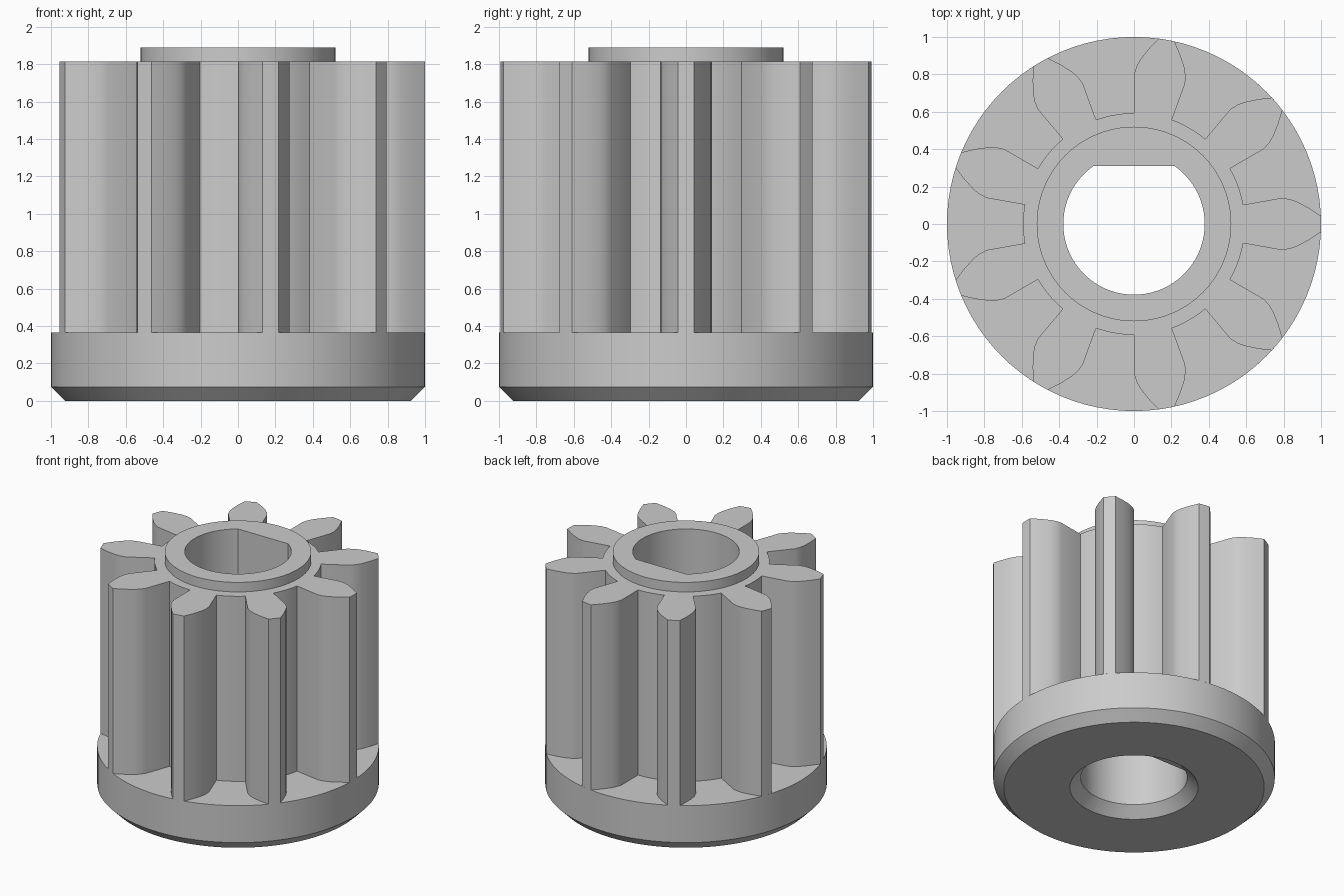
import bpy, bmesh, math
from math import cos, sin, pi, radians

default = bpy.data.objects.get("Cube")
if default:
    bpy.data.objects.remove(default, do_unlink=True)

SEGMENTS = 96
TEETH = 9
FLANGE_TOP, GEAR_TOP, COLLAR_TOP = 0.365, 1.815, 1.89
BORE, FLAT_Y = 0.378, 0.31

steel = bpy.data.materials.new("plain grey")
steel.use_nodes = True
grey = (0.6, 0.6, 0.6, 1)
steel.diffuse_color = grey
steel.node_tree.nodes["Principled BSDF"].inputs["Base Color"].default_value = grey


def circle(radius):
    return [(radius * cos(2 * pi * i / SEGMENTS), radius * sin(2 * pi * i / SEGMENTS))
            for i in range(SEGMENTS)]


def loft(name, layers):
    """Closed solid through outlines of equal length, given as (outline, z)."""
    bm = bmesh.new()
    rings = [[bm.verts.new((x, y, z)) for x, y in outline] for outline, z in layers]
    for low, high in zip(rings, rings[1:]):
        for i in range(len(low)):
            j = (i + 1) % len(low)
            bm.faces.new((low[i], low[j], high[j], high[i]))
    bm.faces.new(rings[0][::-1])
    bm.faces.new(rings[-1])
    bmesh.ops.recalc_face_normals(bm, faces=bm.faces)
    mesh = bpy.data.meshes.new(name)
    bm.to_mesh(mesh)
    bm.free()
    mesh.materials.append(steel)
    obj = bpy.data.objects.new(name, mesh)
    bpy.context.collection.objects.link(obj)
    return obj


def gear_outline():
    # One flank as (radius, degrees from the tooth centre), root to tip
    flank = [(0.593, 10), (0.8, 10), (0.842, 9.1), (0.88, 7.8), (0.94, 5.2), (1.0, 2.5)]
    tooth = [(r, -a) for r, a in flank] + [(1.0, 0)] + flank[::-1]
    valley = [(0.593, a) for a in (14, 18, 22, 26)]
    step = 360 / TEETH
    return [(r * cos(radians(a + k * step)), r * sin(radians(a + k * step)))
            for k in range(TEETH) for r, a in tooth + valley]


# Solid parts, stacked upwards
flange = loft("base_flange", [(circle(0.925), 0), (circle(1), 0.075), (circle(1), FLANGE_TOP)])
gear = loft("toothed_body", [(gear_outline(), FLANGE_TOP), (gear_outline(), GEAR_TOP)])
collar = loft("top_collar", [(circle(0.52), GEAR_TOP), (circle(0.52), COLLAR_TOP)])

# Cutters: D-shaped bore and countersink underneath
d_shape = [(x, y) for x, y in circle(BORE) if y < FLAT_Y]
half = math.sqrt(BORE ** 2 - FLAT_Y ** 2)
split = next(i for i, p in enumerate(d_shape) if p[0] < 0)
d_shape[split:split] = [(half, FLAT_Y), (-half, FLAT_Y)]
bore = loft("bore_cutter", [(d_shape, -0.2), (d_shape, 2.1)])
sink = loft("countersink_cutter", [(circle(0.475), -0.02), (circle(0.375), 0.08)])

for part, cutters in ((flange, (bore, sink)), (gear, (bore,)), (collar, (bore,))):
    for cutter in cutters:
        mod = part.modifiers.new(cutter.name, 'BOOLEAN')
        mod.operation = 'DIFFERENCE'
        mod.solver = 'EXACT'
        mod.object = cutter
    bpy.ops.object.select_all(action='DESELECT')
    part.select_set(True)
    bpy.context.view_layer.objects.active = part
    for mod in list(part.modifiers):
        bpy.ops.object.modifier_apply(modifier=mod.name)
    bpy.ops.object.shade_smooth_by_angle(angle=radians(25))

for cutter in (bore, sink):
    bpy.data.objects.remove(cutter, do_unlink=True)
